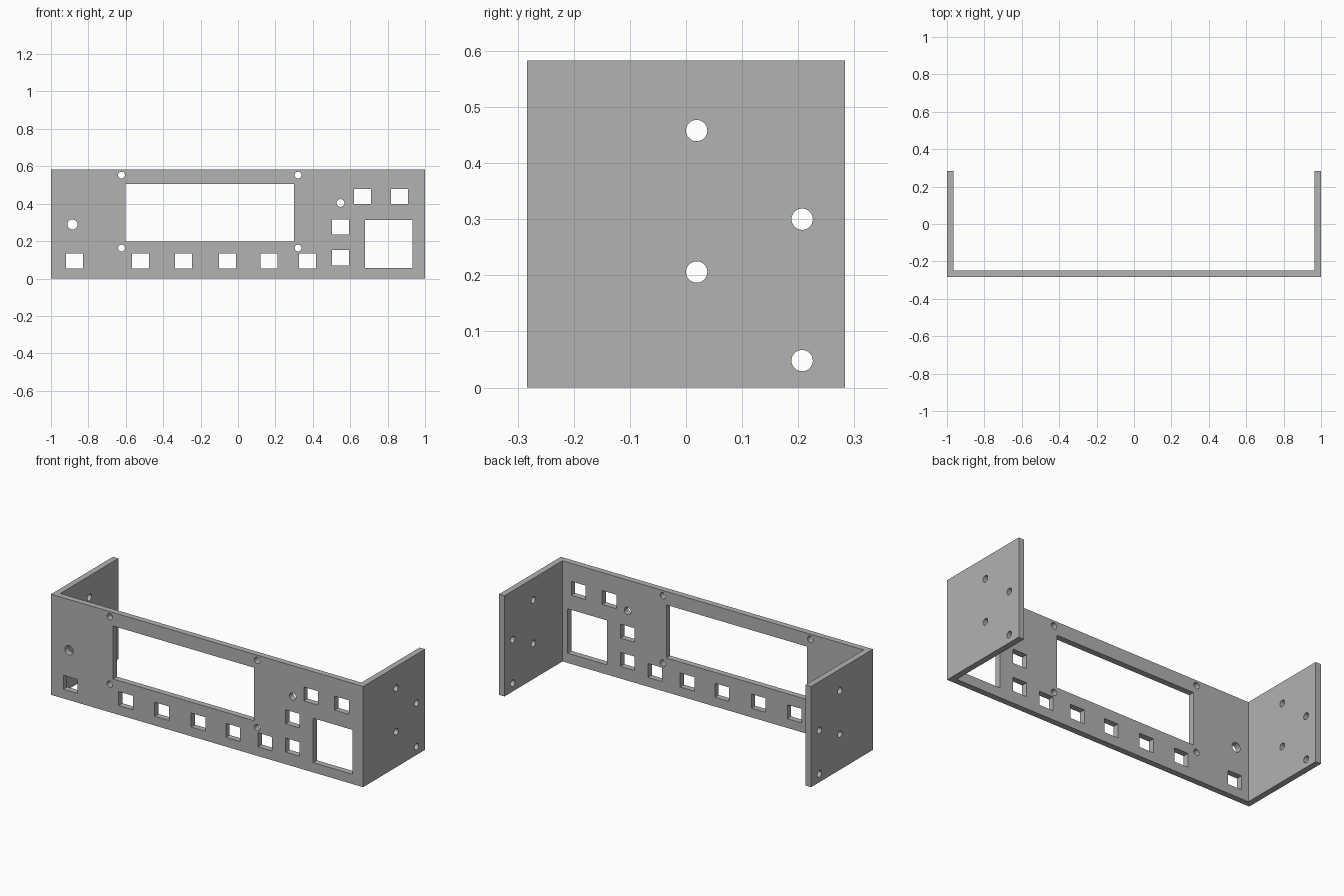
import bpy, bmesh
from math import pi
from mathutils import Matrix, Vector

cube = bpy.data.objects.get("Cube")
if cube:
    bpy.data.objects.remove(cube, do_unlink=True)

D, H, T = 0.283, 0.583, 0.035   # half depth, height, sheet thickness

grey = bpy.data.materials.new("grey metal")
grey.use_nodes = True
grey.diffuse_color = (0.445, 0.445, 0.445, 1)
grey.node_tree.nodes["Principled BSDF"].inputs["Base Color"].default_value = grey.diffuse_color


def add_object(name, bm):
    bmesh.ops.recalc_face_normals(bm, faces=bm.faces)
    mesh = bpy.data.meshes.new(name)
    bm.to_mesh(mesh)
    bm.free()
    mesh.materials.append(grey)
    obj = bpy.data.objects.new(name, mesh)
    bpy.context.collection.objects.link(obj)
    return obj


# U-shaped panel: plan profile raised to full height
bm = bmesh.new()
plan = [(-1, -D), (1, -D), (1, D), (1 - T, D), (1 - T, T - D),
        (T - 1, T - D), (T - 1, D), (-1, D)]
face = bm.faces.new([bm.verts.new((x, y, 0)) for x, y in plan])
raised = bmesh.ops.extrude_face_region(bm, geom=[face])["geom"]
bmesh.ops.translate(bm, vec=(0, 0, H),
                    verts=[v for v in raised if isinstance(v, bmesh.types.BMVert)])
panel = add_object("front_panel_with_side_walls", bm)

# Cutters for all openings
bm = bmesh.new()


def cut_rect(x, z, w, h):
    place = Matrix.Translation((x, T / 2 - D, z)) @ Matrix.Diagonal((w, T * 3, h, 1))
    bmesh.ops.create_cube(bm, size=1, matrix=place)


def cut_round(centre, radius, length, axis):
    turn = Matrix.Rotation(pi / 2, 4, axis)
    bmesh.ops.create_cone(bm, cap_ends=True, segments=32, radius1=radius, radius2=radius,
                          depth=length, matrix=Matrix.Translation(centre) @ turn)


# Display window and large square opening
cut_rect(-0.151, 0.3515, 0.902, 0.307)
cut_rect(0.806, 0.185, 0.254, 0.257)

# Button openings: bottom row, middle column, top pair
buttons = [(x, 0.094) for x in (-0.875, -0.521, -0.291, -0.057, 0.166, 0.372)]
buttons += [(0.548, 0.111), (0.548, 0.275), (0.665, 0.438), (0.863, 0.438)]
for x, z in buttons:
    cut_rect(x, z, 0.091, 0.081)

# Display screw holes, indicator hole and left round hole
holes = [(x, z, 0.018) for x in (-0.623, 0.321) for z in (0.163, 0.553)]
holes += [(0.548, 0.404, 0.021), (-0.885, 0.289, 0.027)]
for x, z, r in holes:
    cut_round((x, T / 2 - D, z), r, T * 3, 'X')

# Mounting holes through both side walls
for y, z in [(0.019, 0.458), (0.019, 0.206), (0.207, 0.300), (0.207, 0.048)]:
    cut_round((0, y, z), 0.019, 2.2, 'Y')

cutter = add_object("opening_cutter", bm)
cutter.hide_render = True

# Cut the openings and drop the cutter
cut = panel.modifiers.new("openings", 'BOOLEAN')
cut.operation = 'DIFFERENCE'
cut.solver = 'EXACT'
cut.object = cutter
bpy.ops.object.select_all(action='DESELECT')
panel.select_set(True)
bpy.context.view_layer.objects.active = panel
bpy.ops.object.modifier_apply(modifier=cut.name)
bpy.data.objects.remove(cutter, do_unlink=True)
bpy.ops.object.shade_smooth_by_angle()
